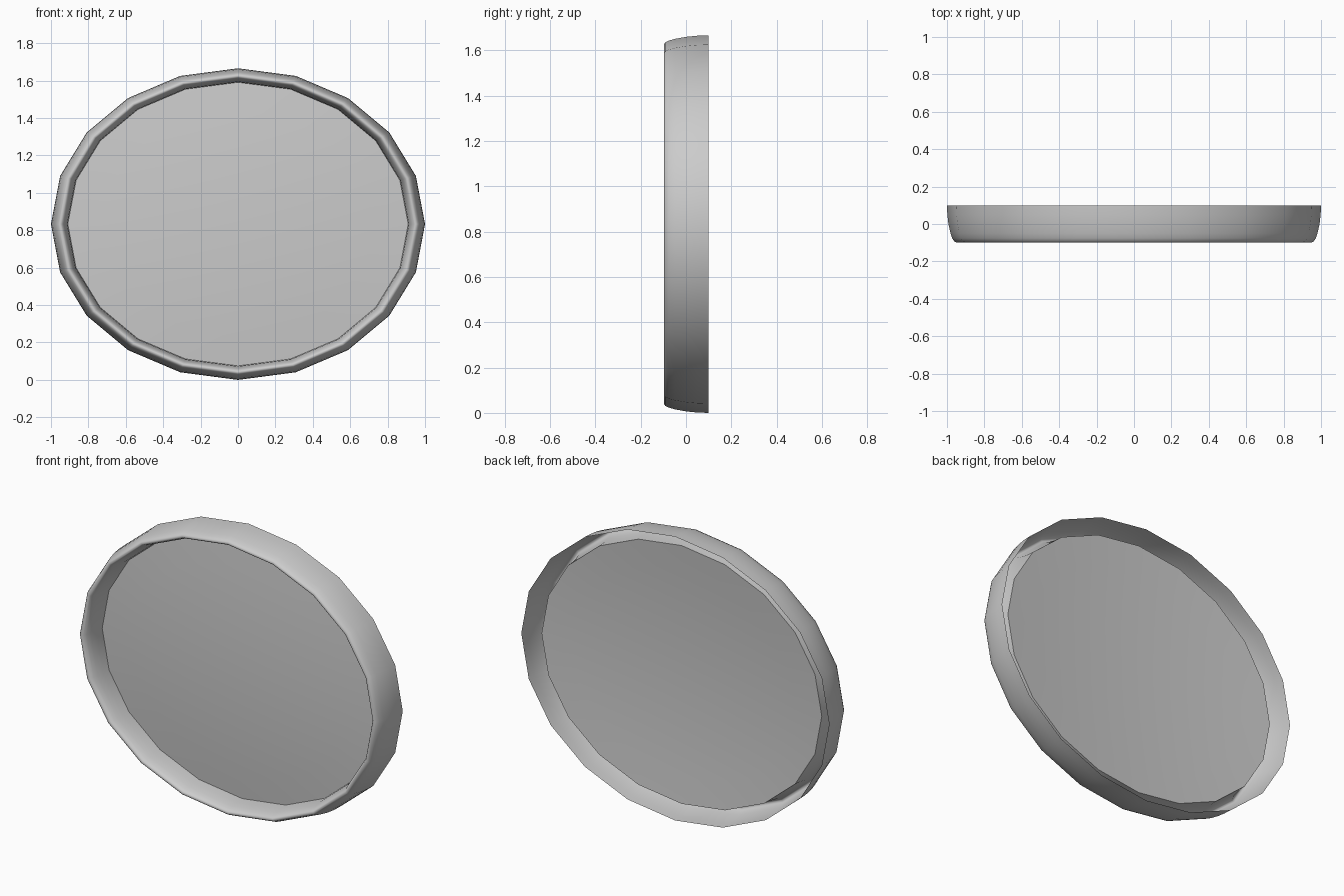
import bpy, bmesh, math

if "Cube" in bpy.data.objects:
    bpy.data.objects.remove(bpy.data.objects["Cube"])

SIDES = 20
ASPECT = 0.833      # height / width of the oval
CENTRE_Z = 0.833


def ring(bm, r, y):
    """One oval loop of vertices at depth y."""
    return [bm.verts.new((r * math.cos(2 * math.pi * i / SIDES), y,
                          CENTRE_Z + ASPECT * r * math.sin(2 * math.pi * i / SIDES)))
            for i in range(SIDES)]


def lathe(name, profile, angle, cap=None):
    """Oval loops joined by quads, optionally closed by a centre fan."""
    bm = bmesh.new()
    rings = [ring(bm, r, y) for r, y in profile]
    tip = bm.verts.new((0, cap, CENTRE_Z)) if cap is not None else None
    for i in range(SIDES):
        j = (i + 1) % SIDES
        for a, b in zip(rings, rings[1:]):
            bm.faces.new((a[i], b[i], b[j], a[j]))
        if tip:
            bm.faces.new((rings[-1][i], tip, rings[-1][j]))
    mesh = bpy.data.meshes.new(name)
    bm.to_mesh(mesh)
    bm.free()
    ob = bpy.data.objects.new(name, mesh)
    bpy.context.collection.objects.link(ob)
    bpy.ops.object.select_all(action='DESELECT')
    bpy.context.view_layer.objects.active = ob
    ob.select_set(True)
    bpy.ops.object.shade_smooth_by_angle(angle=math.radians(angle))


# Hollow oval frame: rounded lip, open at the back
lathe("frame", [(1.0, 0.10), (0.998, 0.05), (0.992, 0.0), (0.981, -0.05),
                (0.972, -0.076), (0.962, -0.092), (0.951, -0.098),
                (0.940, -0.092), (0.930, -0.076), (0.922, -0.05),
                (0.914, -0.01), (0.91, 0.04)], 80)

# Slightly domed mirror panel set back inside the frame
EDGE_Y, BULGE, R = 0.04, 0.035, 0.91
lathe("mirror_panel",
      [(R * t, EDGE_Y - BULGE * (1 - t * t)) for t in (1, 0.8, 0.6, 0.4, 0.2)],
      40, cap=EDGE_Y - BULGE)
